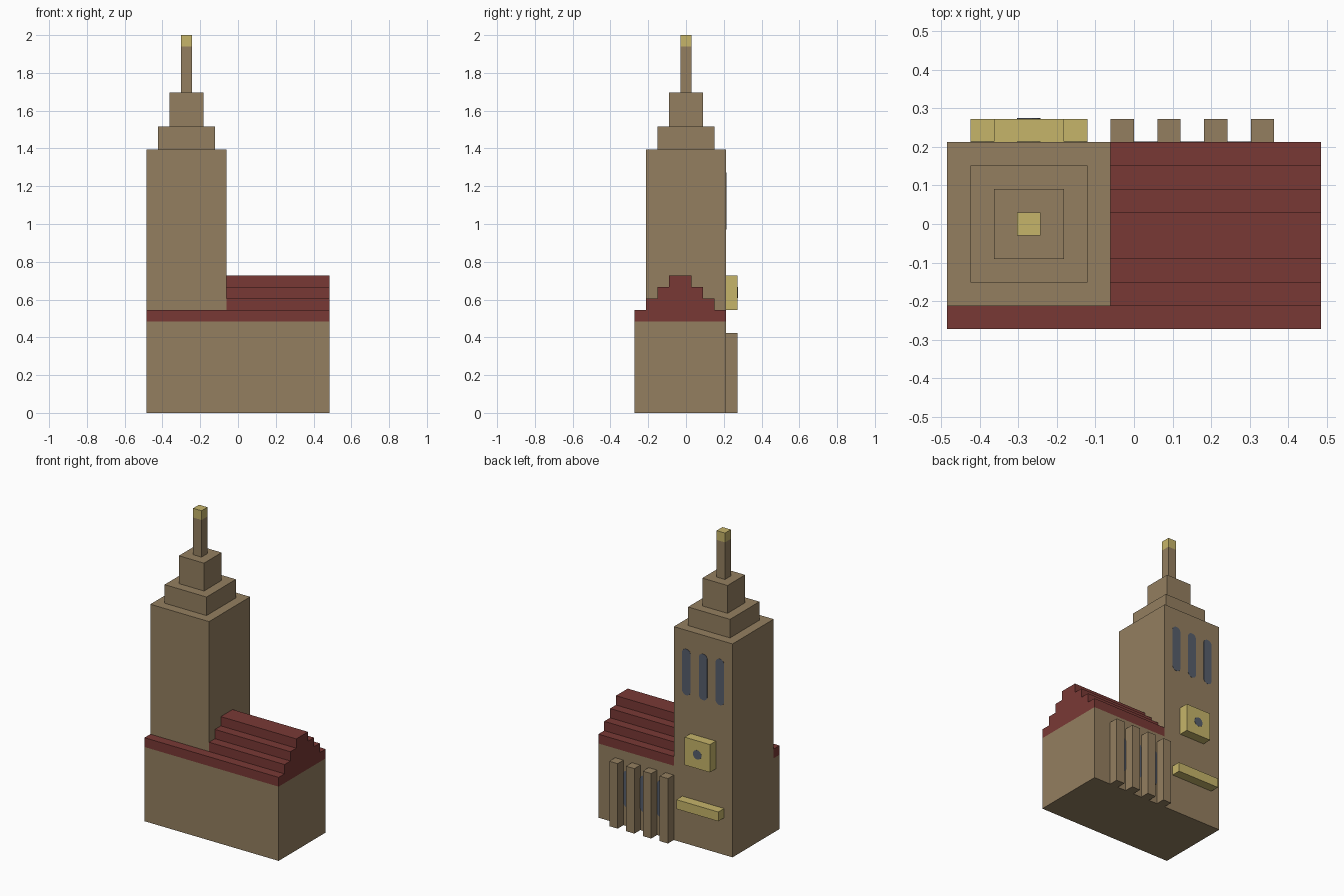
import bpy, bmesh, math

if "Cube" in bpy.data.objects:
    bpy.data.objects.remove(bpy.data.objects["Cube"])

V = 2 / 33  # block size: the tower is 33 blocks tall


def material(name, rgb):
    m = bpy.data.materials.new(name)
    lin = [((c / 255 + 0.055) / 1.055) ** 2.4 for c in rgb]
    m.diffuse_color = (*lin, 1)
    m.use_nodes = True
    m.node_tree.nodes["Principled BSDF"].inputs["Base Color"].default_value = m.diffuse_color
    return m


STONE = material("sandstone", (148, 127, 96))
RED = material("red roof", (121, 57, 53))
GOLD = material("gold", (198, 181, 106))
GLASS = material("blue grey glass", (87, 94, 108))


def prism(name, profile, axis, lo, hi, mat):
    """Extrude a 2D profile (block units) along x (profile = y,z) or y (profile = x,z)."""
    def place(a, b, t):
        return (t * V, a * V, b * V) if axis == "x" else (a * V, t * V, b * V)
    bm = bmesh.new()
    ring0 = [bm.verts.new(place(a, b, lo)) for a, b in profile]
    ring1 = [bm.verts.new(place(a, b, hi)) for a, b in profile]
    bm.faces.new(ring0)
    bm.faces.new(ring1)
    n = len(profile)
    for i in range(n):
        j = (i + 1) % n
        bm.faces.new((ring0[i], ring0[j], ring1[j], ring1[i]))
    bmesh.ops.recalc_face_normals(bm, faces=bm.faces)
    me = bpy.data.meshes.new(name)
    bm.to_mesh(me)
    bm.free()
    me.materials.append(mat)
    ob = bpy.data.objects.new(name, me)
    bpy.context.collection.objects.link(ob)
    return ob


def box(name, x, y, z, mat):
    return prism(name, [(x[0], z[0]), (x[1], z[0]), (x[1], z[1]), (x[0], z[1])],
                 "y", y[0], y[1], mat)


def pane(name, x, z0, z1, y):
    """Thin one-block-wide window with rounded ends, on a back wall at depth y."""
    r, cx = 0.52, x + 0.5
    pts = []
    for i in range(12):
        a = math.radians(15 + 30 * i)
        cz = z1 - r if math.sin(a) > 0 else z0 + r
        pts.append((cx + r * math.cos(a), cz + r * math.sin(a)))
    return prism(name, pts, "y", y - 0.03, y + 0.03, GLASS)


# Main hall
box("hall_walls", (-8, 8), (-4.5, 3.5), (0, 8), STONE)

# Stepped gable roof, and the strip of roof running in front of the tower
left = [(-4.5, 8)]
for i in range(4):
    left += [(-4.5 + i, 9 + i)] + ([(-3.5 + i, 9 + i)] if i < 3 else [])
right = [(-1 - y, z) for y, z in reversed(left)]
prism("hall_roof", left + right, "x", -1, 8, RED)
box("front_roof_strip", (-8, -1), (-4.5, -3.5), (8, 9), RED)

# Tower tiers, centred on x = -4.5: half width, bottom, top
for name, h, z0, z1, mat in (("tower_shaft", 3.5, 8, 23, STONE),
                             ("tower_lower_tier", 2.5, 23, 25, STONE),
                             ("tower_upper_tier", 1.5, 25, 28, STONE),
                             ("spire", 0.5, 28, 32, STONE),
                             ("spire_tip", 0.5, 32, 33, GOLD)):
    box(name, (-4.5 - h, -4.5 + h), (-h, h), (z0, z1), mat)

# Clock and ledge on the back of the tower
box("clock_block", (-6, -3), (3.5, 4.5), (9, 12), GOLD)
pane("clock_dial", -5, 10, 11, 4.5)
box("ledge", (-7, -2), (3.5, 4.5), (4, 5), GOLD)

# Tall tower windows
for x in (-7, -5, -3):
    pane("tower_window", x, 16, 21, 3.5)

# Buttresses with windows between them
for x in (-1, 1, 3, 5):
    box("buttress", (x, x + 1), (3.5, 4.5), (0, 7), STONE)
for x in (0, 2, 4):
    pane("hall_window", x, 2, 6, 3.5)
